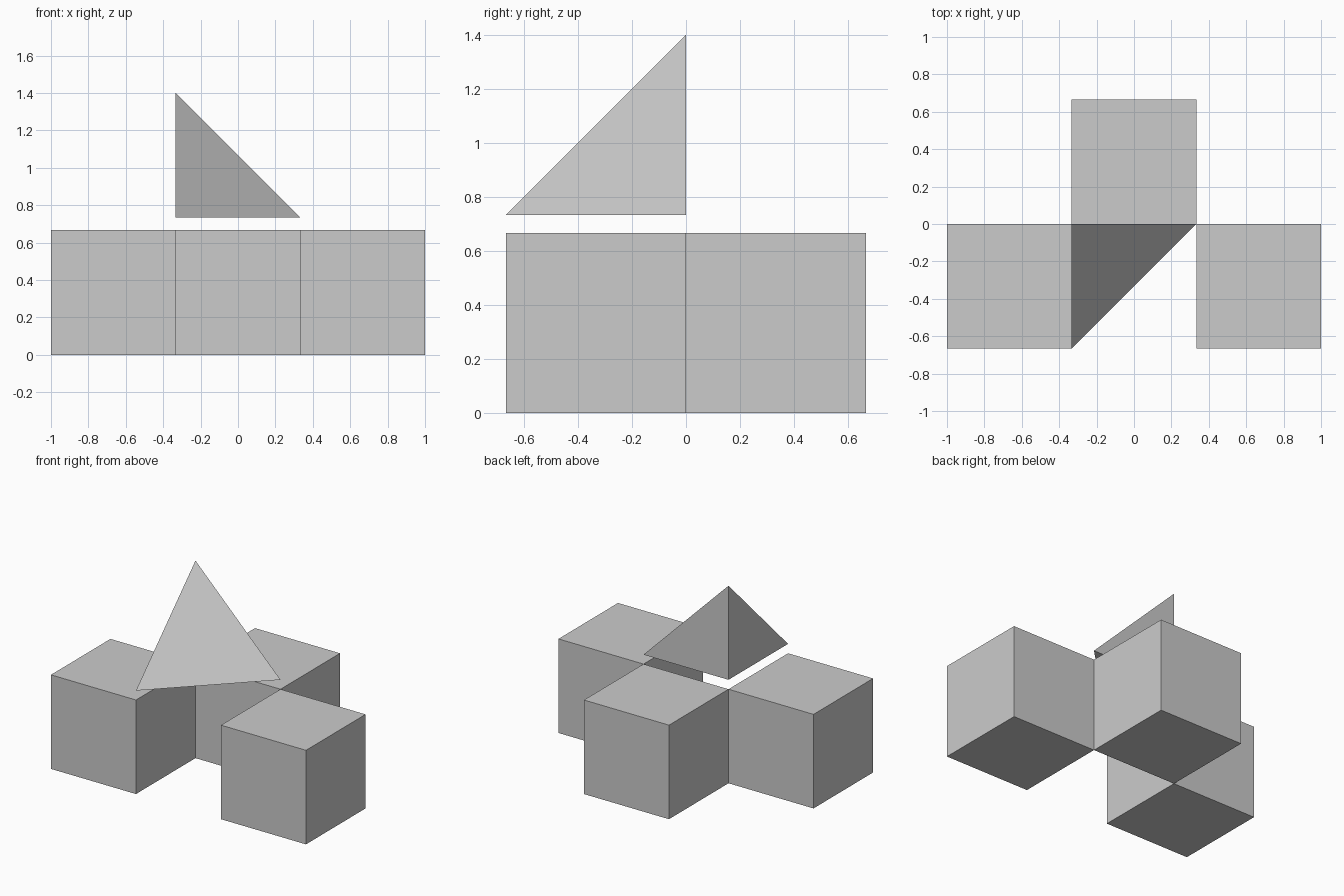
import bpy
import bmesh

if "Cube" in bpy.data.objects:
    bpy.data.objects.remove(bpy.data.objects["Cube"])

S = 2 / 3          # cube edge
LIFT = S * 1.1     # height of the floating pyramid's base


def make_object(name, bm):
    bmesh.ops.recalc_face_normals(bm, faces=bm.faces)
    mesh = bpy.data.meshes.new(name)
    bm.to_mesh(mesh)
    bm.free()
    obj = bpy.data.objects.new(name, mesh)
    bpy.context.collection.objects.link(obj)
    return obj


# Three cubes touching at their vertical edges
for name, x, y in (("left_cube", -S, -S / 2),
                   ("back_cube", 0, S / 2),
                   ("right_cube", S, -S / 2)):
    bm = bmesh.new()
    bmesh.ops.create_cube(bm, size=S)
    make_object(name, bm).location = (x, y, S / 2)

# Corner pyramid floating above the gap between the cubes
bm = bmesh.new()
for co in ((0, 0, 0), (S, 0, 0), (0, -S, 0), (0, 0, S)):
    bm.verts.new(co)
bmesh.ops.convex_hull(bm, input=bm.verts)
make_object("corner_pyramid", bm).location = (-S / 2, 0, LIFT)
